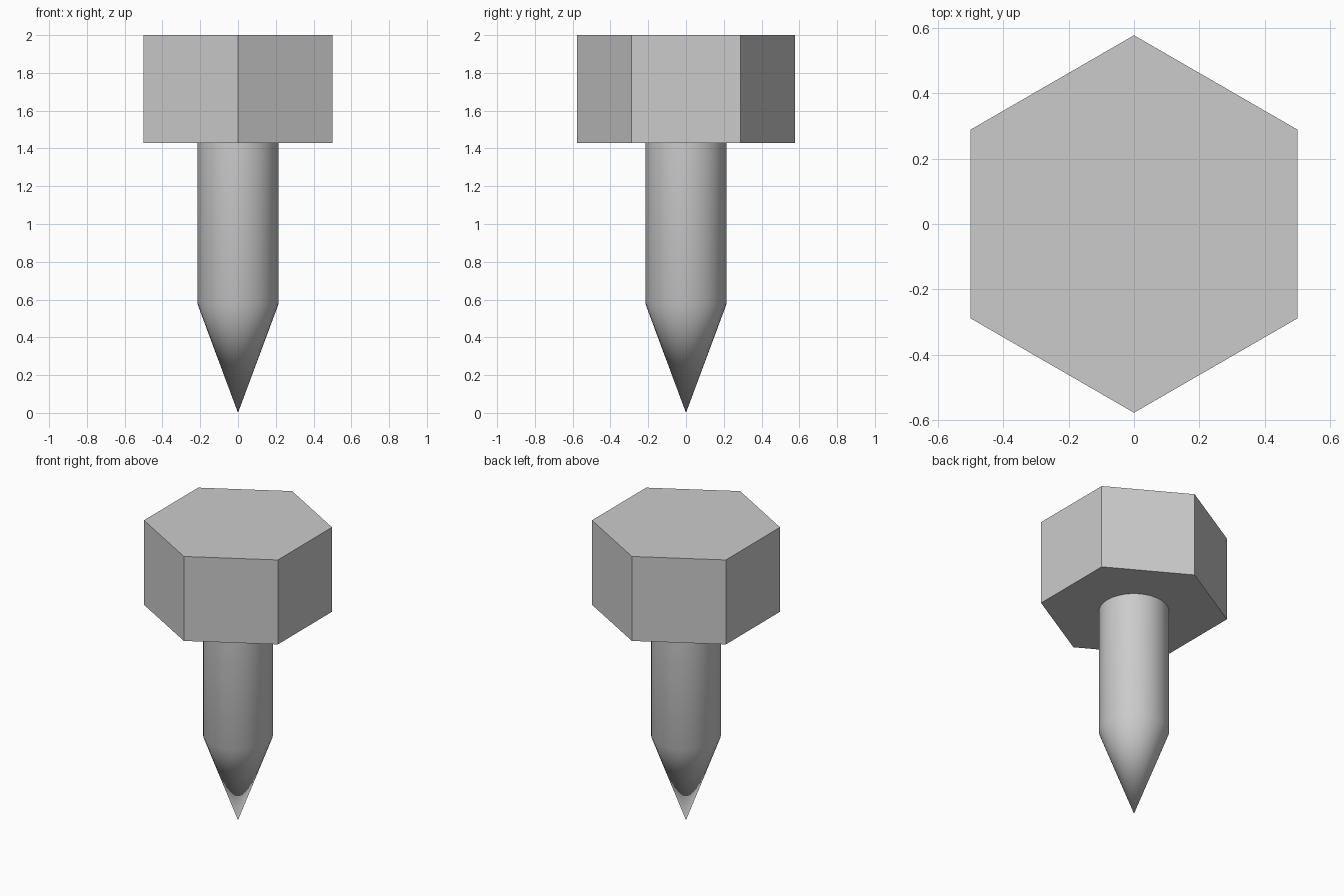
import bpy
import bmesh
import math

cube = bpy.data.objects.get("Cube")
if cube:
    bpy.data.objects.remove(cube, do_unlink=True)

TOP, HEAD_BASE, TIP_START = 2.0, 1.43, 0.575
HEAD_RADIUS, SHAFT_RADIUS = 0.577, 0.214

# Single grey metal
steel = bpy.data.materials.new("grey_steel")
steel.use_nodes = True
color = (0.6, 0.6, 0.6, 1.0)
steel.diffuse_color = color
steel.node_tree.nodes["Principled BSDF"].inputs["Base Color"].default_value = color

# Hexagonal head, with corners at front and back
bpy.ops.mesh.primitive_cylinder_add(
    vertices=6, radius=HEAD_RADIUS, depth=TOP - HEAD_BASE,
    location=(0, 0, (TOP + HEAD_BASE) / 2))
head = bpy.context.object
head.name = "hex_head"
head.data.materials.append(steel)

# Round shaft running into a pointed tip: a profile spun around z
bm = bmesh.new()
profile = [(0, 0), (SHAFT_RADIUS, TIP_START), (SHAFT_RADIUS, HEAD_BASE)]
verts = [bm.verts.new((r, 0, z)) for r, z in profile]
edges = [bm.edges.new(pair) for pair in zip(verts, verts[1:])]
bmesh.ops.spin(bm, geom=verts + edges, cent=(0, 0, 0), axis=(0, 0, 1),
               angle=math.tau, steps=32, use_merge=False)
bmesh.ops.remove_doubles(bm, verts=bm.verts, dist=0.0001)
bmesh.ops.recalc_face_normals(bm, faces=bm.faces)
mesh = bpy.data.meshes.new("pointed_shaft")
bm.to_mesh(mesh)
bm.free()
shaft = bpy.data.objects.new("pointed_shaft", mesh)
bpy.context.collection.objects.link(shaft)
mesh.materials.append(steel)

# Smooth the shaft and tip
bpy.ops.object.select_all(action="DESELECT")
shaft.select_set(True)
bpy.context.view_layer.objects.active = shaft
bpy.ops.object.shade_smooth_by_angle(angle=math.radians(30))
